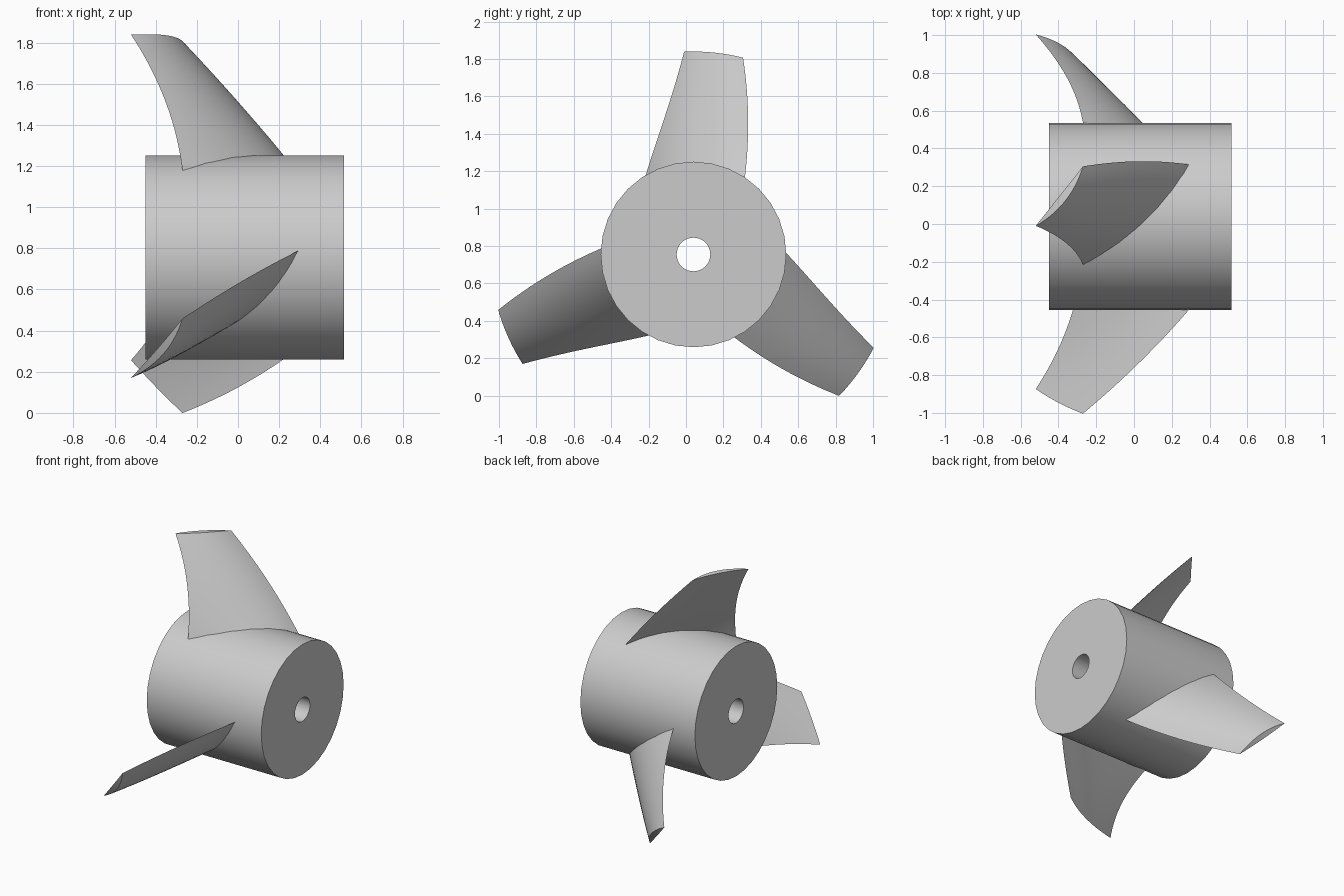
import bpy, bmesh, math
from mathutils import Matrix

if "Cube" in bpy.data.objects:
    bpy.data.objects.remove(bpy.data.objects["Cube"], do_unlink=True)

AXIS_Y, AXIS_Z = 0.04, 0.755
HUB_R, TIP_R = 0.496, 1.085

grey = bpy.data.materials.new("light grey")
grey.use_nodes = True
grey.diffuse_color = (0.6, 0.6, 0.6, 1)
grey.node_tree.nodes["Principled BSDF"].inputs["Base Color"].default_value = (0.6, 0.6, 0.6, 1)


def finish(name, bm, angle):
    """Turn a bmesh into a smooth-shaded object centred on the hub axis."""
    bmesh.ops.recalc_face_normals(bm, faces=bm.faces)
    mesh = bpy.data.meshes.new(name)
    bm.to_mesh(mesh)
    bm.free()
    mesh.materials.append(grey)
    obj = bpy.data.objects.new(name, mesh)
    bpy.context.collection.objects.link(obj)
    obj.location = (0, AXIS_Y, AXIS_Z)
    bpy.ops.object.select_all(action='DESELECT')
    obj.select_set(True)
    bpy.context.view_layer.objects.active = obj
    bpy.ops.object.shade_smooth_by_angle(angle=math.radians(angle))
    return obj


def make_hub():
    """Cylinder along x with a round bore, spun from a rectangular profile."""
    bm = bmesh.new()
    corners = [(-0.45, 0.09), (0.515, 0.09), (0.515, HUB_R), (-0.45, HUB_R)]
    verts = [bm.verts.new((x, 0, r)) for x, r in corners]
    edges = [bm.edges.new((verts[i], verts[(i + 1) % 4])) for i in range(4)]
    bmesh.ops.spin(bm, geom=verts + edges, cent=(0, 0, 0), axis=(1, 0, 0),
                   angle=math.tau, steps=32, use_merge=True)
    bmesh.ops.remove_doubles(bm, verts=bm.verts, dist=1e-4)
    finish("hub", bm, 30)


def through(points, u):
    """Quadratic passing through three (x, y) points at u = 0, 0.5, 1."""
    w = (2 * (u - 0.5) * (u - 1), 4 * u * (1 - u), 2 * u * (u - 0.5))
    return [sum(k * p[i] for k, p in zip(w, points)) for i in (0, 1)]


LEADING = [(-0.27, -0.255), (-0.36, -0.14), (-0.52, -0.05)]
TRAILING = [(0.29, 0.275), (0.02, 0.292), (-0.27, 0.265)]


def make_blade(name, turn, spans=16, chords=14):
    """Swept blade, flat on one side and bulged on the other."""
    bm = bmesh.new()
    flat, bulged = [], []
    for i in range(spans + 1):
        u = -0.05 + 1.05 * i / spans          # root starts just inside the hub
        r = HUB_R + (TIP_R - HUB_R) * u
        (ax, ay), (bx, by) = through(LEADING, u), through(TRAILING, u)
        dx, dy = bx - ax, by - ay
        length = math.hypot(dx, dy)
        thick = 0.055 - 0.015 * u
        rows = ([], [])
        for j in range(chords + 1):
            s = j / chords
            for row, h in zip(rows, (0, thick * 4 * s * (1 - s))):
                if row is rows[1] and j in (0, chords):
                    row.append(rows[0][-1])   # both sides share the edges
                    continue
                x = ax + dx * s + h * dy / length
                y = ay + dy * s - h * dx / length
                row.append(bm.verts.new((x, y, math.sqrt(r * r - y * y))))
        flat.append(rows[0])
        bulged.append(rows[1])

    def skin(a, b):
        for j in range(chords):
            quad = dict.fromkeys((a[j], a[j + 1], b[j + 1], b[j]))
            bm.faces.new(list(quad))

    for side in (flat, bulged):
        for a, b in zip(side, side[1:]):
            skin(a, b)
    for end in (0, -1):                       # root and tip caps
        skin(flat[end], bulged[end])
    bm.transform(Matrix.Rotation(-turn, 4, 'X'))
    finish(name, bm, 30)


make_hub()
for k, label in enumerate(("top", "back", "front")):
    make_blade(label + "_blade", k * math.tau / 3)
